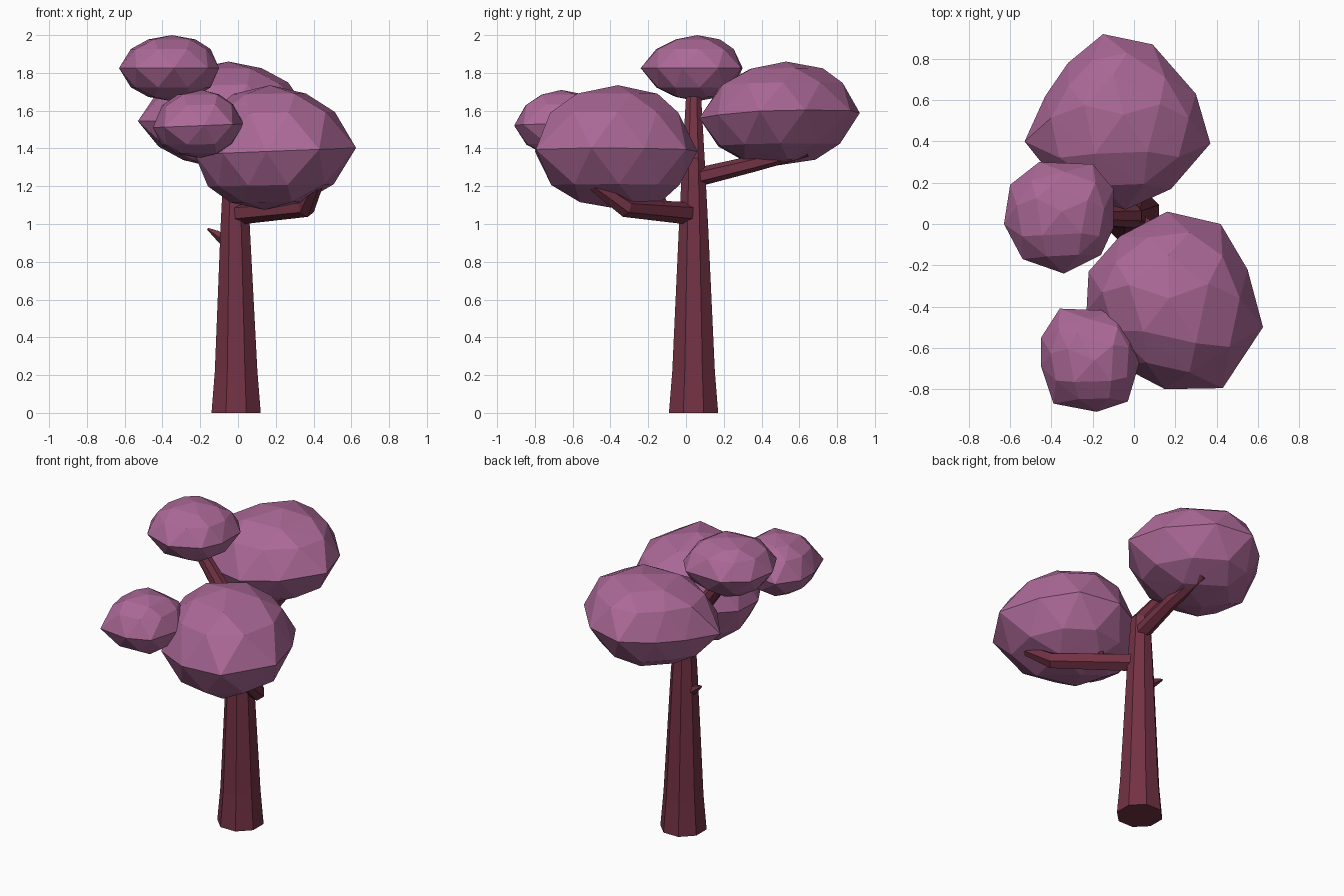
import bpy, bmesh, math
from mathutils import Vector

if "Cube" in bpy.data.objects:
    bpy.data.objects.remove(bpy.data.objects["Cube"])


def material(name, color):
    m = bpy.data.materials.new(name)
    m.diffuse_color = (*color, 1)
    m.use_nodes = True
    m.node_tree.nodes["Principled BSDF"].inputs["Base Color"].default_value = m.diffuse_color
    return m


BARK = material("bark", (0.17, 0.032, 0.058))
LEAF = material("leaves", (0.41, 0.14, 0.31))


def finish(bm, name, mat):
    bmesh.ops.recalc_face_normals(bm, faces=bm.faces[:])
    me = bpy.data.meshes.new(name)
    bm.to_mesh(me)
    bm.free()
    me.materials.append(mat)
    bpy.context.collection.objects.link(bpy.data.objects.new(name, me))


def limb(name, path, radii, sides, ref, turn=0.0):
    """Faceted tapering tube along a path, with capped ends."""
    bm = bmesh.new()
    pts = [Vector(p) for p in path]
    rings = []
    for i, (p, r) in enumerate(zip(pts, radii)):
        t = Vector()
        if i > 0:
            t += (p - pts[i - 1]).normalized()
        if i < len(pts) - 1:
            t += (pts[i + 1] - p).normalized()
        if i == 0 and abs(t.z) > 0.9:
            t = Vector((0, 0, 1))
        t.normalize()
        u = t.cross(Vector(ref)).normalized()
        v = t.cross(u)
        ring = []
        for k in range(sides):
            a = turn + math.tau * k / sides
            ring.append(bm.verts.new(p + r * (u * math.cos(a) + v * math.sin(a))))
        rings.append(ring)
    for a, b in zip(rings, rings[1:]):
        for k in range(sides):
            j = (k + 1) % sides
            bm.faces.new((a[k], a[j], b[j], b[k]))
    bm.faces.new(rings[0])
    bm.faces.new(rings[-1])
    finish(bm, name, BARK)


def clump(name, outline, low, mid, high, tilt, top, bottom):
    """Faceted leaf clump: plan outline, shrinking rings above and below, hulled."""
    bm = bmesh.new()
    pts = [Vector(p) for p in outline]
    n = len(pts)
    c = sum(pts, Vector((0, 0))) / n

    def z_mid(p):
        return mid + tilt[0] * (p.x - c.x) + tilt[1] * (p.y - c.y)

    for p in pts:
        bm.verts.new((p.x, p.y, z_mid(p)))
    for pole, end in ((Vector(top), high), (Vector(bottom), low)):
        for frac, height, step, shift in ((0.82, 0.58, 1, 0.5), (0.5, 0.87, 2, 0.0)):
            for k in range(0, n, step):
                q = pts[k].lerp(pts[(k + 1) % n], shift)
                p = pole.lerp(q, frac)
                z = z_mid(p) * (1 - height) + end * height
                bm.verts.new((p.x, p.y, z))
        bm.verts.new((pole.x, pole.y, end))
    bmesh.ops.convex_hull(bm, input=bm.verts[:])
    loose = [v for v in bm.verts if not v.link_faces]
    bmesh.ops.delete(bm, geom=loose, context='VERTS')
    finish(bm, name, LEAF)


# Trunk, bending over to carry the top clump
limb("trunk",
     [(-0.01, 0.04, 0), (-0.01, 0.04, 0.22), (-0.015, 0.04, 1.0),
      (-0.02, 0.04, 1.33), (-0.32, 0.04, 1.72)],
     [0.141, 0.122, 0.083, 0.064, 0.04], 8, (0, 1, 0), math.radians(22.5))

# Branches, twig and broken stub
limb("front_branch", [(-0.01, 0.03, 1.055), (0.36, -0.32, 1.085), (0.43, -0.53, 1.24)],
     [0.06, 0.05, 0.032], 6, (0, 0, 1), math.radians(30))
limb("back_branch", [(-0.01, 0.05, 1.245), (0.01, 0.36, 1.32), (0.0, 0.64, 1.39)],
     [0.05, 0.043, 0.034], 6, (0, 0, 1), math.radians(30))
limb("twig", [(0.16, -0.11, 1.09), (0.13, -0.16, 1.19), (0.0, -0.4, 1.4)],
     [0.022, 0.02, 0.014], 5, (1, 0, 0))
limb("stub", [(-0.07, 0.05, 0.915), (-0.11, 0.06, 0.945), (-0.16, 0.07, 0.975)],
     [0.032, 0.024, 0.006], 5, (0, 1, 0))

# Leaf clumps
clump("front_clump",
      [(0.16, 0.06), (0.42, 0.0), (0.55, -0.22), (0.625, -0.5), (0.43, -0.795),
       (0.15, -0.8), (-0.08, -0.68), (-0.23, -0.42), (-0.22, -0.23), (-0.07, -0.06)],
      1.075, 1.385, 1.735, (0.04, 0), (0.17, -0.36), (0.14, -0.33))
clump("back_clump",
      [(-0.15, 0.92), (0.09, 0.87), (0.3, 0.63), (0.37, 0.39), (0.18, 0.17),
       (-0.04, 0.07), (-0.33, 0.15), (-0.53, 0.4), (-0.43, 0.62), (-0.32, 0.78)],
      1.305, 1.575, 1.86, (0.06, 0.04), (-0.05, 0.53), (-0.15, 0.45))
clump("top_clump",
      [(-0.46, 0.3), (-0.2, 0.29), (-0.1, 0.17), (-0.1, -0.02), (-0.16, -0.15),
       (-0.34, -0.24), (-0.54, -0.17), (-0.63, 0.0), (-0.6, 0.19)],
      1.65, 1.825, 2.0, (0, 0), (-0.35, 0.06), (-0.35, 0.06))
clump("small_clump",
      [(-0.36, -0.41), (-0.1, -0.42), (-0.01, -0.51), (0.03, -0.66), (-0.03, -0.86),
       (-0.18, -0.91), (-0.39, -0.87), (-0.45, -0.69), (-0.45, -0.55)],
      1.35, 1.52, 1.71, (0.04, 0), (-0.19, -0.66), (-0.2, -0.64))
